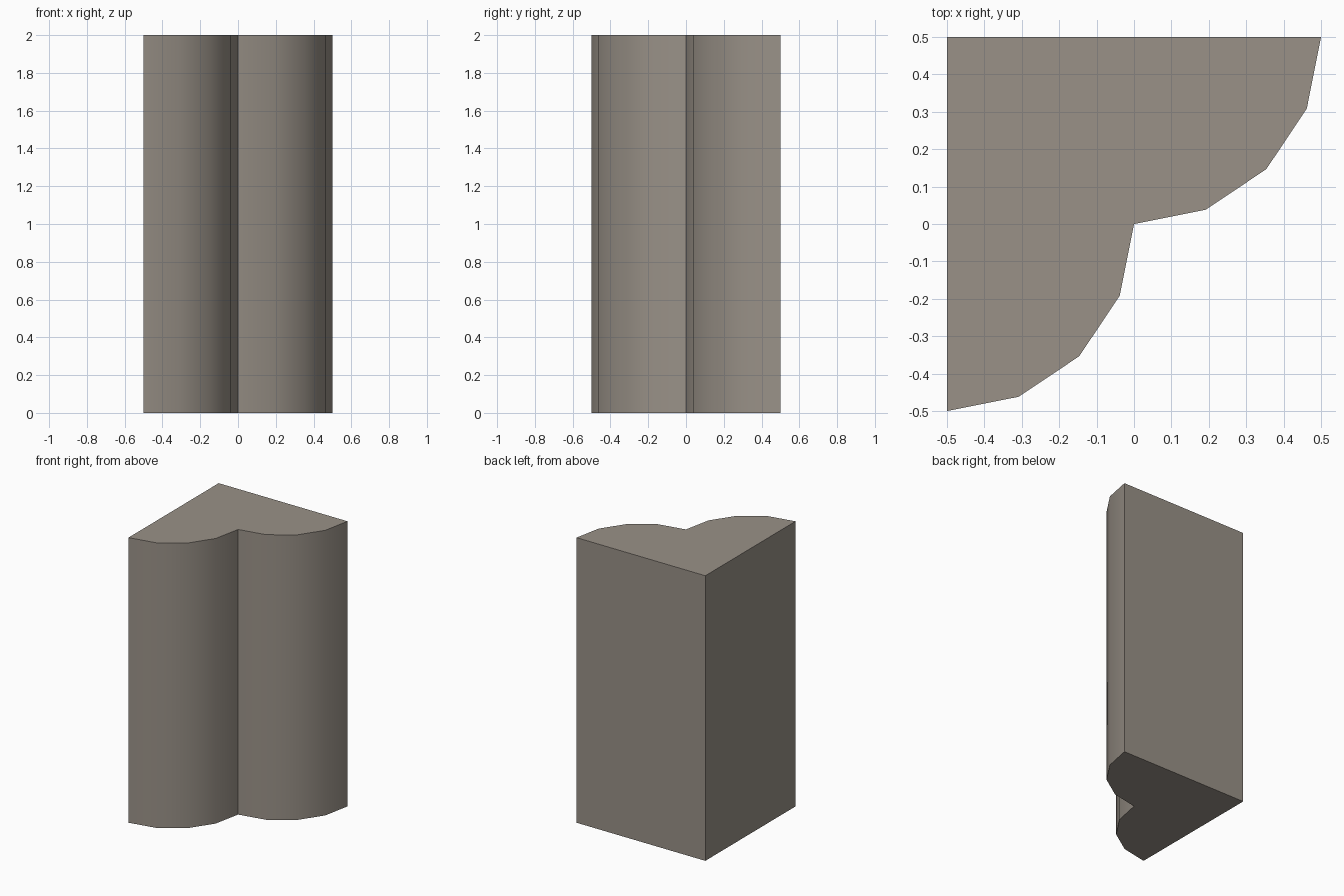
import bpy, bmesh, math

if "Cube" in bpy.data.objects:
    bpy.data.objects.remove(bpy.data.objects["Cube"])

HEIGHT, R, SEGMENTS = 2.0, 0.5, 4

stone = bpy.data.materials.new("warm grey stone")
stone.diffuse_color = (0.32, 0.285, 0.245, 1)
stone.use_nodes = True
stone.node_tree.nodes["Principled BSDF"].inputs["Base Color"].default_value = stone.diffuse_color


def quarter_arc(cx, cy):
    """Convex quarter round, from straight front (-y) to straight right (+x)."""
    angles = [math.radians(-90 + 90 * i / SEGMENTS) for i in range(SEGMENTS + 1)]
    return [(cx + R * math.cos(a), cy + R * math.sin(a)) for a in angles]


# Moulding outline: two quarter rounds meeting in a groove, plus the back corner
outline = quarter_arc(-R, 0) + quarter_arc(0, R)[1:] + [(-R, R)]

# Extrude the outline upwards
bm = bmesh.new()
base = bm.faces.new([bm.verts.new((x, y, 0)) for x, y in outline])
top = bmesh.ops.extrude_face_region(bm, geom=[base], use_keep_orig=True)
bmesh.ops.translate(bm, vec=(0, 0, HEIGHT),
                    verts=[v for v in top["geom"] if isinstance(v, bmesh.types.BMVert)])
bmesh.ops.recalc_face_normals(bm, faces=bm.faces)

mesh = bpy.data.meshes.new("corner_moulding")
bm.to_mesh(mesh)
bm.free()
mesh.materials.append(stone)
moulding = bpy.data.objects.new("corner_moulding", mesh)
bpy.context.collection.objects.link(moulding)

# Smooth rounds, sharp groove and ends
bpy.context.view_layer.objects.active = moulding
moulding.select_set(True)
bpy.ops.object.shade_smooth_by_angle(angle=math.radians(30))
